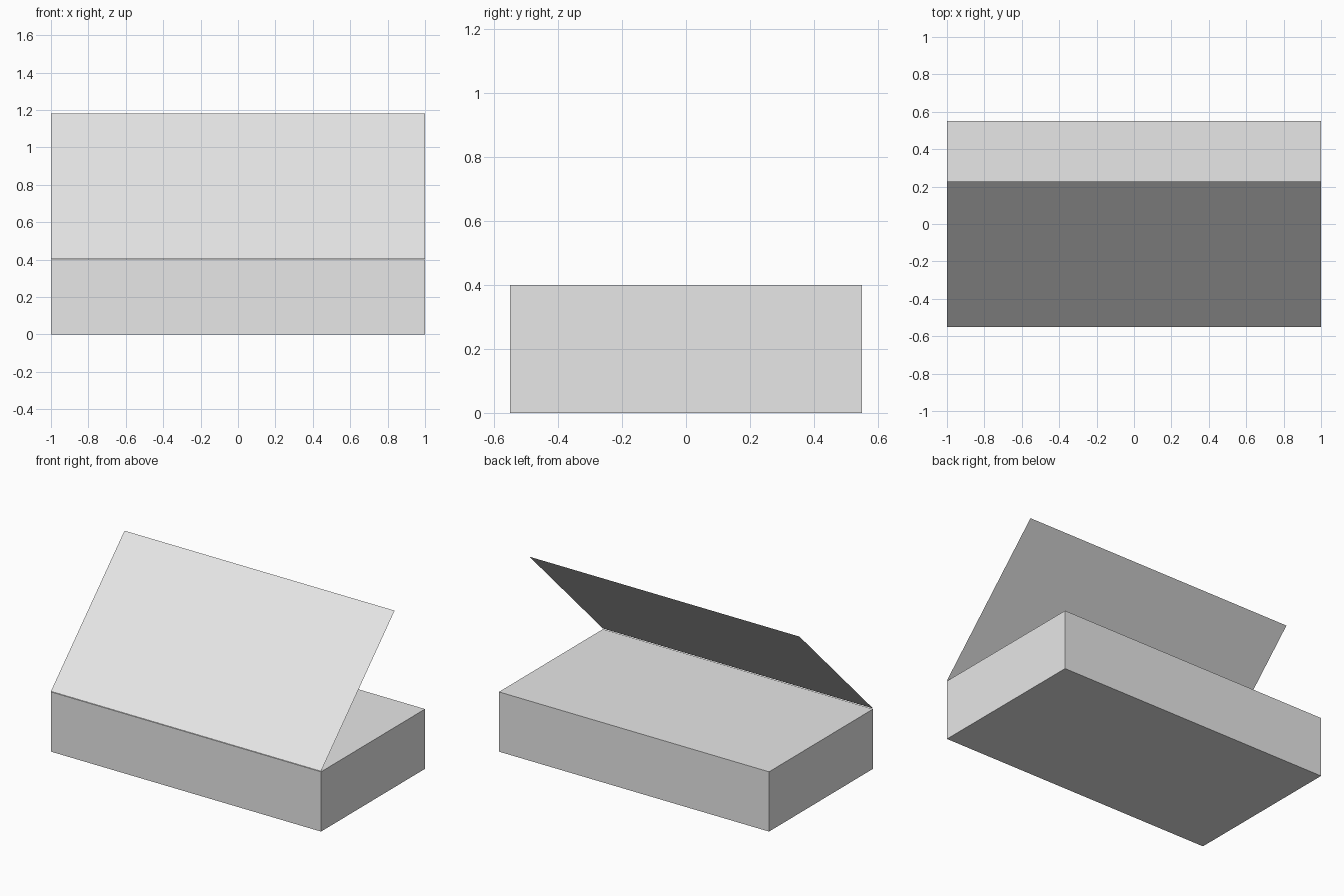
import bpy
import bmesh
from math import radians
from mathutils import Matrix, Vector

cube = bpy.data.objects.get("Cube")
if cube:
    bpy.data.objects.remove(cube, do_unlink=True)

WIDTH, DEPTH, HEIGHT = 2.0, 1.1, 0.4
HINGE = Vector((0, -DEPTH / 2, HEIGHT + 0.004))

grey = bpy.data.materials.new("light grey")
grey.use_nodes = True
colour = (0.8, 0.8, 0.8, 1)
grey.diffuse_color = colour
grey.node_tree.nodes["Principled BSDF"].inputs["Base Color"].default_value = colour


def add_object(name, bm):
    mesh = bpy.data.meshes.new(name)
    bm.to_mesh(mesh)
    bm.free()
    mesh.materials.append(grey)
    obj = bpy.data.objects.new(name, mesh)
    bpy.context.collection.objects.link(obj)
    return obj


# Closed rectangular base
bm = bmesh.new()
bmesh.ops.create_cube(bm, size=1)
bmesh.ops.scale(bm, vec=(WIDTH, DEPTH, HEIGHT), verts=bm.verts)
bmesh.ops.translate(bm, vec=(0, 0, HEIGHT / 2), verts=bm.verts)
add_object("base_box", bm)

# Paper-thin lid, hinged on the front top edge and raised halfway
bm = bmesh.new()
bmesh.ops.create_grid(bm, x_segments=1, y_segments=1, size=0.5)
bmesh.ops.scale(bm, vec=(WIDTH, DEPTH, 1), verts=bm.verts)
bmesh.ops.translate(bm, vec=(0, DEPTH / 2, 0), verts=bm.verts)
bmesh.ops.transform(bm, matrix=Matrix.Rotation(radians(45), 4, "X"), verts=bm.verts)
lid = add_object("raised_lid", bm)
lid.location = HINGE
